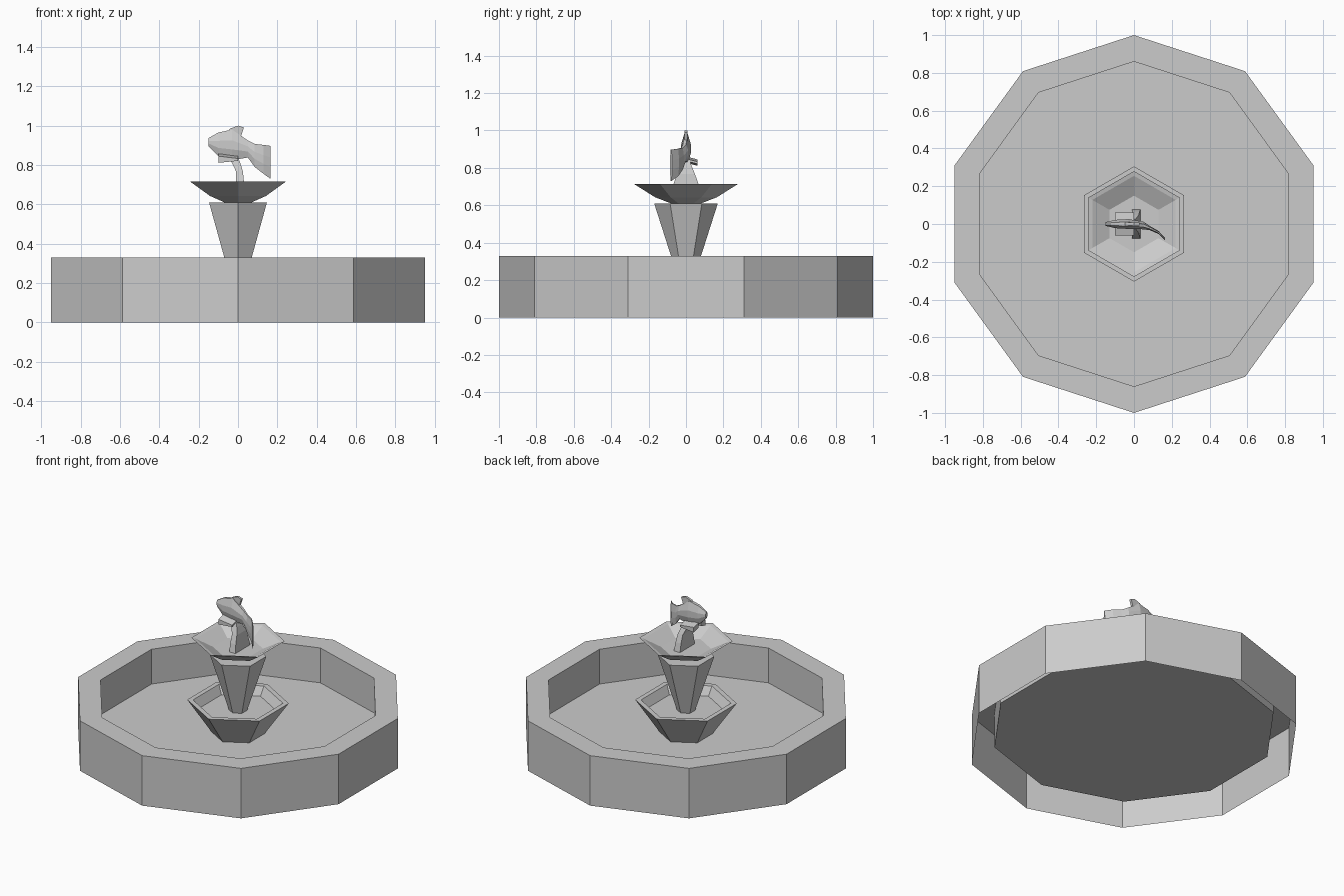
import bpy, bmesh
from math import sin, cos, pi

old = bpy.data.objects.get("Cube")
if old:
    bpy.data.objects.remove(old, do_unlink=True)

stone = bpy.data.materials.new("grey_stone")
stone.use_nodes = True
stone.diffuse_color = (0.6, 0.6, 0.6, 1)
stone.node_tree.nodes["Principled BSDF"].inputs["Base Color"].default_value = (0.6, 0.6, 0.6, 1)


def finish(name, bm):
    mesh = bpy.data.meshes.new(name)
    bm.to_mesh(mesh)
    bm.free()
    mesh.materials.append(stone)
    obj = bpy.data.objects.new(name, mesh)
    bpy.context.collection.objects.link(obj)
    return obj


def loft(name, rings, cap_start=True, cap_end=True, fix_normals=False):
    """Skin a list of closed rings of points with quads."""
    bm = bmesh.new()
    loops = [[bm.verts.new(p) for p in ring] for ring in rings]
    for a, b in zip(loops, loops[1:]):
        for i in range(len(a)):
            j = (i + 1) % len(a)
            bm.faces.new((a[i], a[j], b[j], b[i]))
    if cap_start:
        bm.faces.new(loops[0][::-1])
    if cap_end:
        bm.faces.new(loops[-1])
    if fix_normals:
        bmesh.ops.recalc_face_normals(bm, faces=bm.faces)
    return finish(name, bm)


def lathe(name, sides, profile, **caps):
    """Turn a (radius, height) profile into a faceted solid with a corner at -y."""
    angles = [2 * pi * i / sides - pi / 2 for i in range(sides)]
    return loft(name, [[(r * cos(a), r * sin(a), z) for a in angles] for r, z in profile], **caps)


def plate(name, outline, y, thickness):
    """Flat plate with an (x, z) outline, thick along y."""
    return loft(name, [[(x, y + s * thickness / 2, z) for x, z in outline] for s in (-1, 1)],
                fix_normals=True)


# Basin: hollow wall open underneath, raised floor
lathe("basin", 10, [(1, 0), (1, 0.33), (0.86, 0.33), (0.86, 0.1)], cap_start=False)

# Stacked hexagonal tiers
lathe("lower_bowl", 6, [(0.16, 0.1), (0.305, 0.305), (0.27, 0.305), (0.235, 0.25)], cap_start=False)
lathe("column", 6, [(0.055, 0.25), (0.17, 0.61)])
lathe("upper_dish", 6, [(0.08, 0.61), (0.165, 0.643), (0.28, 0.715), (0.255, 0.71), (0.15, 0.66)])

# Curved flaring pedestal: x left, x right, height, half width
pedestal = [(-0.01, 0.035, 0.655, 0.078), (-0.01, 0.03, 0.715, 0.066),
            (-0.01, 0.025, 0.767, 0.048), (-0.03, 0.012, 0.81, 0.03), (-0.06, 0.0, 0.84, 0.02)]
loft("pedestal", [[(x0, -w, z), (x1, -w, z), (x1, w, z), (x0, w, z)] for x0, x1, z, w in pedestal],
     fix_normals=True)

# Fish body with tail swept to the side: x, y, bottom, top, half width
sections = [(-0.15, 0, 0.895, 0.937, 0.01), (-0.1, 0, 0.845, 0.965, 0.022),
            (-0.03, 0, 0.825, 0.98, 0.026), (0.05, -0.008, 0.838, 0.925, 0.02),
            (0.085, -0.022, 0.79, 0.907, 0.011), (0.13, -0.045, 0.755, 0.902, 0.008),
            (0.165, -0.08, 0.73, 0.897, 0.006)]
rings = []
for x, y, lo, hi, w in sections:
    h = hi - lo
    rings.append([(x, y - w * 0.4, lo), (x, y + w * 0.4, lo), (x, y + w, lo + h * 0.35),
                  (x, y + w, lo + h * 0.65), (x, y + w * 0.4, hi), (x, y - w * 0.4, hi),
                  (x, y - w, lo + h * 0.65), (x, y - w, lo + h * 0.35)])
loft("fish_body", rings, fix_normals=True)

# Fins
plate("dorsal_fin", [(-0.06, 0.96), (0.01, 0.935), (0.015, 0.945), (0.03, 0.99), (0, 1), (-0.04, 0.985)],
      0, 0.016)
for side, name in ((1, "back_fin"), (-1, "front_fin")):
    loft(name, [[(-0.1, side * y, z), (0.0, side * y, z - 0.012),
                 (0.0, side * y, z - 0.024), (-0.1, side * y, z - 0.034)]
                for y, z in ((0.012, 0.858), (0.062, 0.845))], fix_normals=True)
